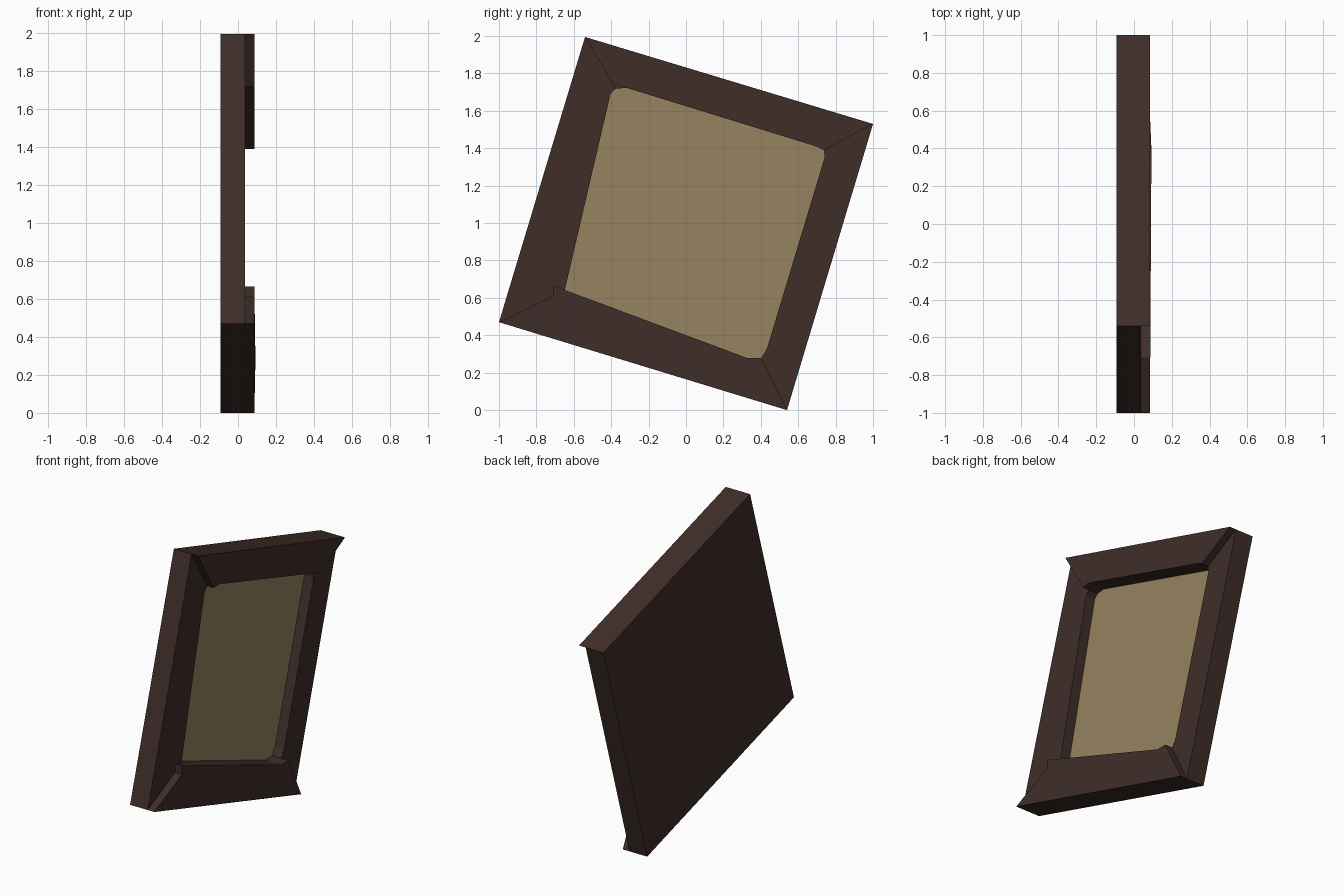
import bpy, bmesh

if "Cube" in bpy.data.objects:
    bpy.data.objects.remove(bpy.data.objects["Cube"])

# Depth levels along x
BACK, PANEL, LOW, HIGH = -0.093, -0.03, 0.037, 0.086

# Tilted outline in the y-z plane, clockwise from the upper left corner
OUTER = [(-0.54, 1.995), (1.0, 1.53), (0.54, 0.0), (-1.0, 0.47)]
# Softened opening corners: point before, on, and after each mitre
INNER = [
    [(-0.403, 1.693), (-0.376, 1.718), (-0.318, 1.723)],
    [(0.69, 1.412), (0.738, 1.39), (0.741, 1.35)],
    [(0.433, 0.33), (0.402, 0.278), (0.328, 0.278)],
    [(-0.711, 0.666), (-0.711, 0.61), (-0.663, 0.578)],
]
# The lower rail lifts very slightly at one end
LIFTED = {INNER[2][1]: 0.092, INNER[2][2]: 0.092}


def material(name, color):
    mat = bpy.data.materials.new(name)
    mat.diffuse_color = (*color, 1)
    mat.use_nodes = True
    mat.node_tree.nodes["Principled BSDF"].inputs["Base Color"].default_value = mat.diffuse_color
    return mat


def make_object(name, bm, mat):
    mesh = bpy.data.meshes.new(name)
    bm.to_mesh(mesh)
    bm.free()
    mesh.materials.append(mat)
    obj = bpy.data.objects.new(name, mesh)
    bpy.context.collection.objects.link(obj)
    return obj


bm = bmesh.new()
welded = {}


def vert(p, x):
    if x == HIGH:
        x = LIFTED.get(p, HIGH)
    if (p, x) not in welded:
        welded[p, x] = bm.verts.new((x, *p))
    return welded[p, x]


def wall(a, b, levels):
    """Upright face between two plan points, with a vertex at every level."""
    bm.faces.new([vert(a, x) for x in levels] +
                 [vert(b, x) for x in reversed(levels)])


# Frame: raised top and bottom rails, lower side stiles
for i in range(4):
    j = (i + 1) % 4
    raised = i % 2 == 0
    top = HIGH if raised else LOW
    inner = [INNER[i][1], INNER[i][2], INNER[j][0], INNER[j][1]]
    face = [OUTER[i], OUTER[j]] + inner[::-1]
    bm.faces.new([vert(p, top) for p in face])
    levels = [LOW, HIGH] if raised else [LOW]
    wall(OUTER[i], OUTER[j], [BACK] + levels)
    for a, b in zip(inner, inner[1:]):
        wall(a, b, [PANEL] + levels)
    # Step along the mitre between rail and stile
    wall(OUTER[i], INNER[i][1], [LOW, HIGH])

# Flat back
bm.faces.new([vert(p, BACK) for p in OUTER])
bmesh.ops.recalc_face_normals(bm, faces=bm.faces[:])
make_object("frame", bm, material("dark_wood", (0.05, 0.027, 0.022)))

# Recessed panel
bm = bmesh.new()
loop = [p for corner in INNER for p in corner]
bm.faces.new([bm.verts.new((PANEL, *p)) for p in reversed(loop)])
make_object("panel", bm, material("tan_panel", (0.31, 0.23, 0.115)))
